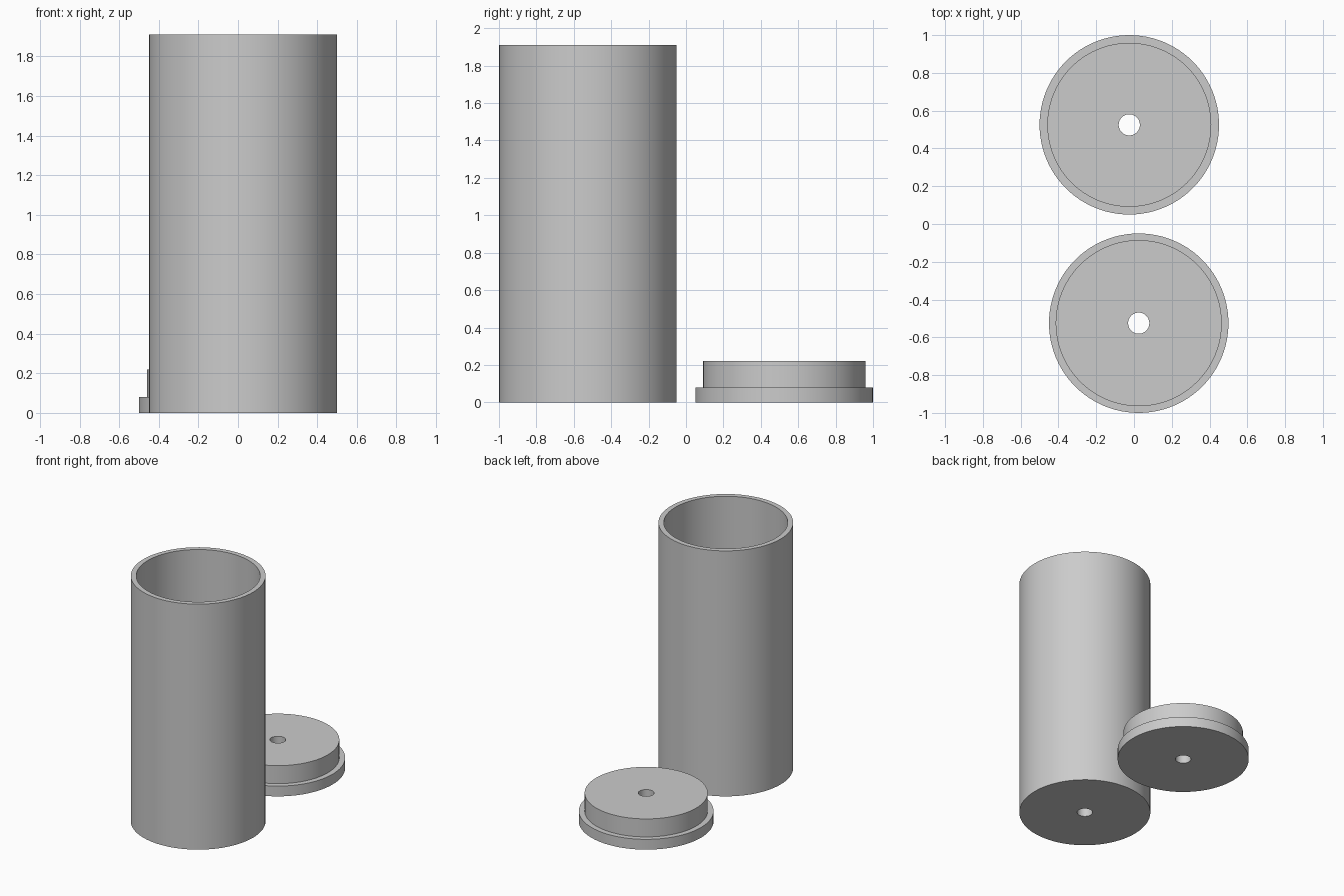
import bpy
import bmesh
from math import cos, sin, tau, radians

SEGMENTS = 96
OUTER, INNER, PLUG, HOLE = 0.475, 0.437, 0.434, 0.056
FLOOR, FLANGE, LID_TOP, HEIGHT = 0.08, 0.08, 0.22, 1.91

cube = bpy.data.objects.get("Cube")
if cube:
    bpy.data.objects.remove(cube, do_unlink=True)

# Single plain grey finish
grey = bpy.data.materials.new("plain_grey")
grey.use_nodes = True
grey.diffuse_color = (0.6, 0.6, 0.6, 1)
grey.node_tree.nodes["Principled BSDF"].inputs["Base Color"].default_value = grey.diffuse_color


def lathe(name, profile, location):
    """Revolve a closed (radius, height) loop into a solid ring."""
    bm = bmesh.new()
    rings = []
    for i in range(SEGMENTS):
        a = tau * i / SEGMENTS
        rings.append([bm.verts.new((r * cos(a), r * sin(a), z)) for r, z in profile])
    count = len(profile)
    for i, ring in enumerate(rings):
        following = rings[(i + 1) % SEGMENTS]
        for j in range(count):
            k = (j + 1) % count
            bm.faces.new((ring[j], following[j], following[k], ring[k]))
    bmesh.ops.recalc_face_normals(bm, faces=bm.faces)
    mesh = bpy.data.meshes.new(name)
    bm.to_mesh(mesh)
    bm.free()
    mesh.materials.append(grey)
    obj = bpy.data.objects.new(name, mesh)
    obj.location = location
    bpy.context.collection.objects.link(obj)
    bpy.ops.object.select_all(action="DESELECT")
    obj.select_set(True)
    bpy.context.view_layer.objects.active = obj
    bpy.ops.object.shade_smooth_by_angle(angle=radians(30))
    return obj


# Tall open container with a drilled floor
lathe("container", [(HOLE, 0), (OUTER, 0), (OUTER, HEIGHT), (INNER, HEIGHT),
                    (INNER, FLOOR), (HOLE, FLOOR)], (0.025, -0.525, 0))

# Stepped lid lying upside down, drilled right through
lathe("lid", [(HOLE, 0), (OUTER, 0), (OUTER, FLANGE), (PLUG, FLANGE),
              (PLUG, LID_TOP), (HOLE, LID_TOP)], (-0.025, 0.525, 0))
